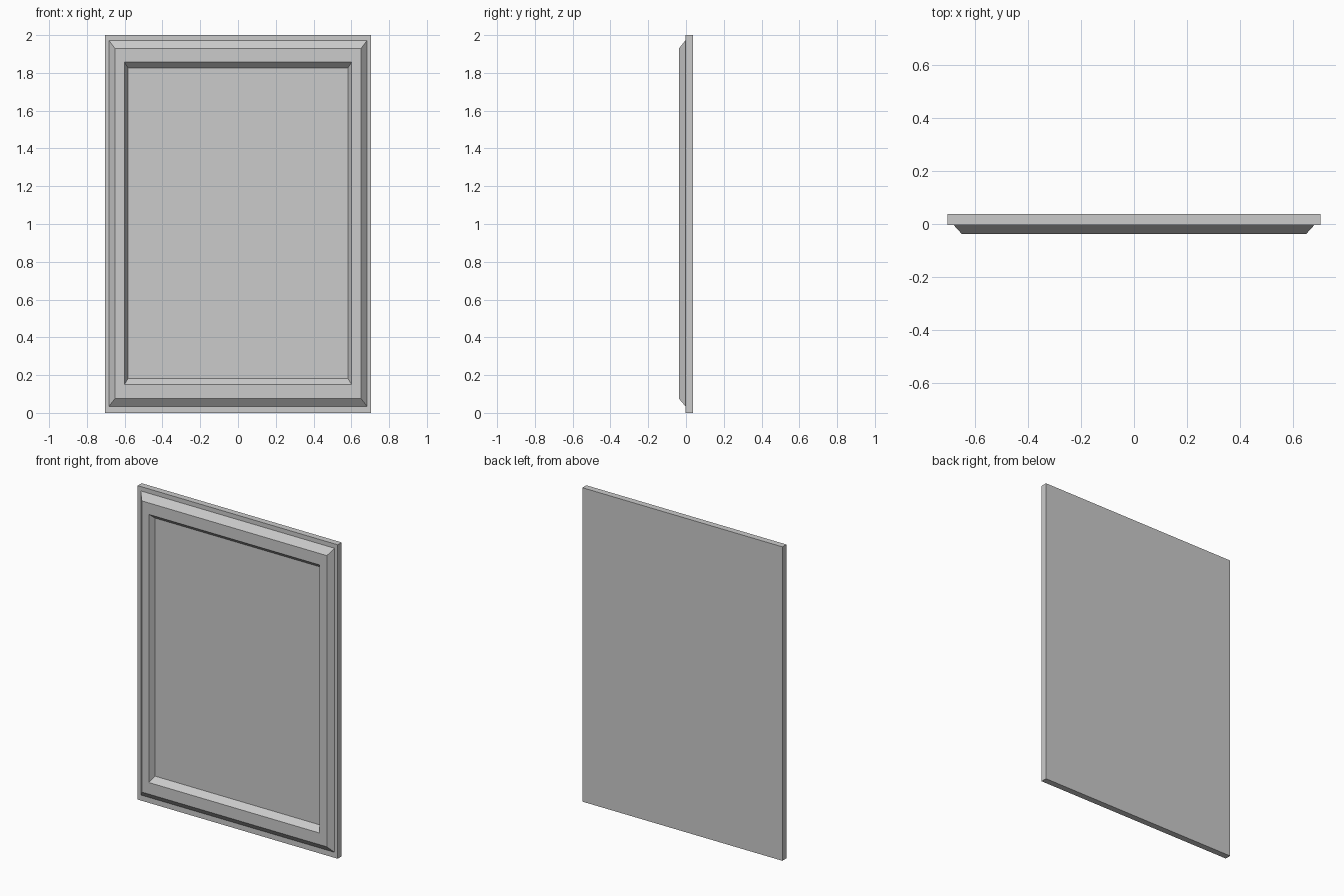
import bpy, bmesh

if "Cube" in bpy.data.objects:
    bpy.data.objects.remove(bpy.data.objects["Cube"])

BACK, FACE, FRONT = 0.037, -0.003, -0.037   # depths along y


def nested_rectangles(name, rings, cap_ends):
    """Join successive rectangles (half width, z low, z high, y) into one skin."""
    bm = bmesh.new()
    loops = [[bm.verts.new(p) for p in
              ((-w, y, lo), (w, y, lo), (w, y, hi), (-w, y, hi))]
             for w, lo, hi, y in rings]
    for a, b in zip(loops, loops[1:]):
        for i in range(4):
            j = (i + 1) % 4
            bm.faces.new((a[i], a[j], b[j], b[i]))
    if cap_ends:
        bm.faces.new(loops[0][::-1])
        bm.faces.new(loops[-1])
    mesh = bpy.data.meshes.new(name)
    bm.to_mesh(mesh)
    bm.free()
    obj = bpy.data.objects.new(name, mesh)
    bpy.context.collection.objects.link(obj)
    return obj


# Flat slab behind everything
nested_rectangles("back_panel", [
    (0.705, 0, 2, BACK),
    (0.705, 0, 2, FACE),
], cap_ends=True)

# Raised moulding: outer chamfer, flat front, inner chamfer, seated on the slab
nested_rectangles("frame_moulding", [
    (0.683, 0.035, 1.972, FACE),
    (0.652, 0.075, 1.930, FRONT),
    (0.602, 0.149, 1.857, FRONT),
    (0.582, 0.182, 1.826, FACE),
], cap_ends=False)
